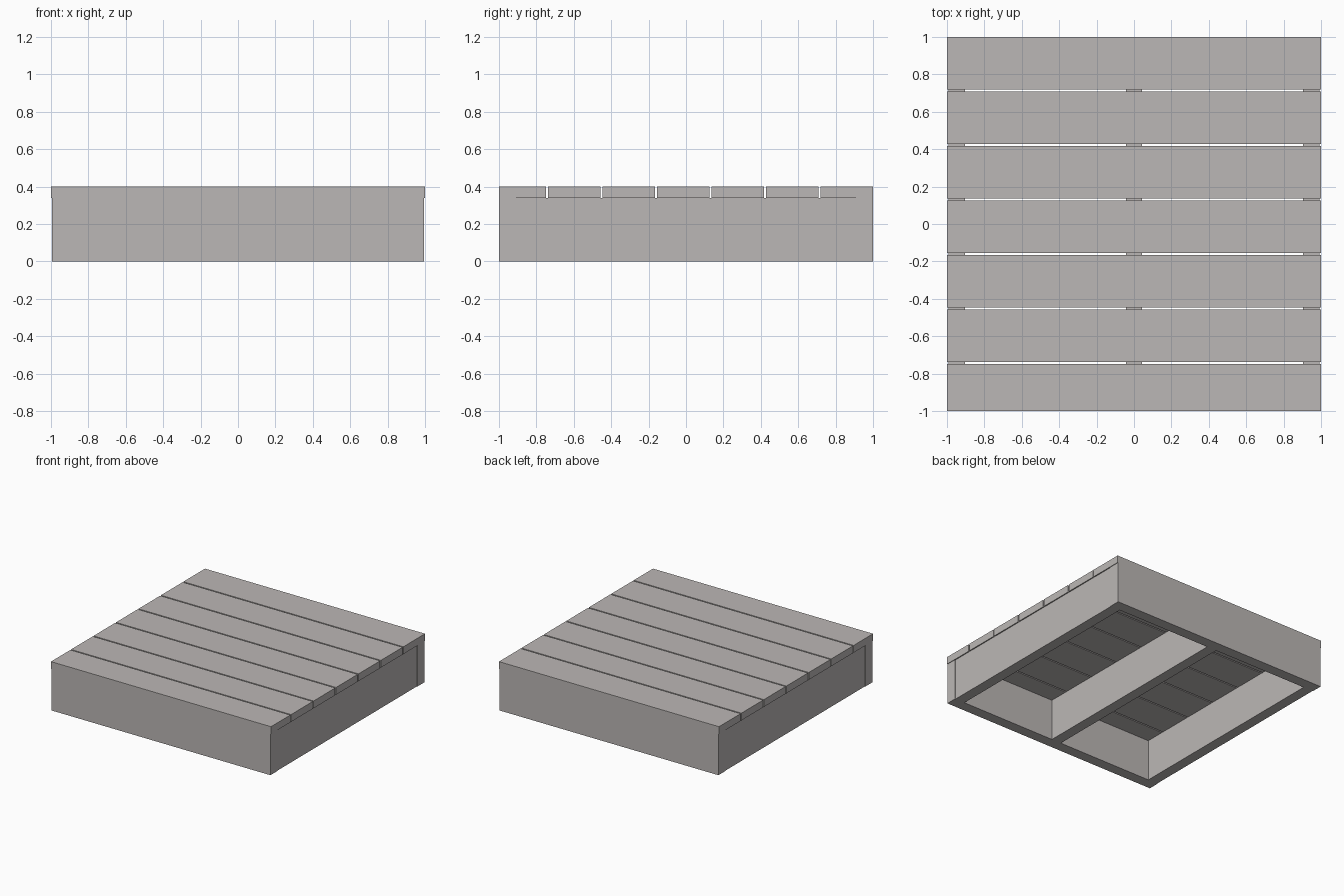
import bpy
import bmesh

if "Cube" in bpy.data.objects:
    bpy.data.objects.remove(bpy.data.objects["Cube"])

wood = bpy.data.materials.new("weathered grey wood")
wood.diffuse_color = (0.50, 0.475, 0.465, 1.0)
wood.use_nodes = True
wood.node_tree.nodes["Principled BSDF"].inputs["Base Color"].default_value = wood.diffuse_color


def box(name, x, y, z):
    """Board spanning the given (min, max) ranges."""
    mesh = bpy.data.meshes.new(name)
    bm = bmesh.new()
    bmesh.ops.create_cube(bm, size=1.0)
    for v in bm.verts:
        v.co = [(r[1] - r[0]) * c for r, c in zip((x, y, z), v.co)]
    bm.to_mesh(mesh)
    bm.free()
    mesh.materials.append(wood)
    obj = bpy.data.objects.new(name, mesh)
    obj.location = [(r[0] + r[1]) / 2 for r in (x, y, z)]
    bpy.context.collection.objects.link(obj)
    return obj


TOP, DECK = 0.40, 0.34          # deck surface and underside
THICK = 0.09                    # frame board thickness
PLANK, PITCH = 0.281, 0.2915    # plank width and spacing

# Deck planks, laid from the back edge; the front one is trimmed to fit
for i in range(7):
    back = 1.0 - i * PITCH
    box(f"deck_plank_{i + 1}", (-1, 1), (max(back - PLANK, -1), back), (DECK, TOP))

# Front and back frame boards
box("front_board", (-0.995, 0.995), (-1, -1 + THICK), (0, DECK))
box("back_board", (-0.995, 0.995), (1 - THICK, 1), (0, DECK))

# Joists between them: one at each side and one in the middle
for name, x in (("left_joist", -0.9475), ("middle_joist", 0), ("right_joist", 0.9475)):
    box(name, (x - 0.0435, x + 0.0435), (-1 + THICK, 1 - THICK), (0, DECK))
